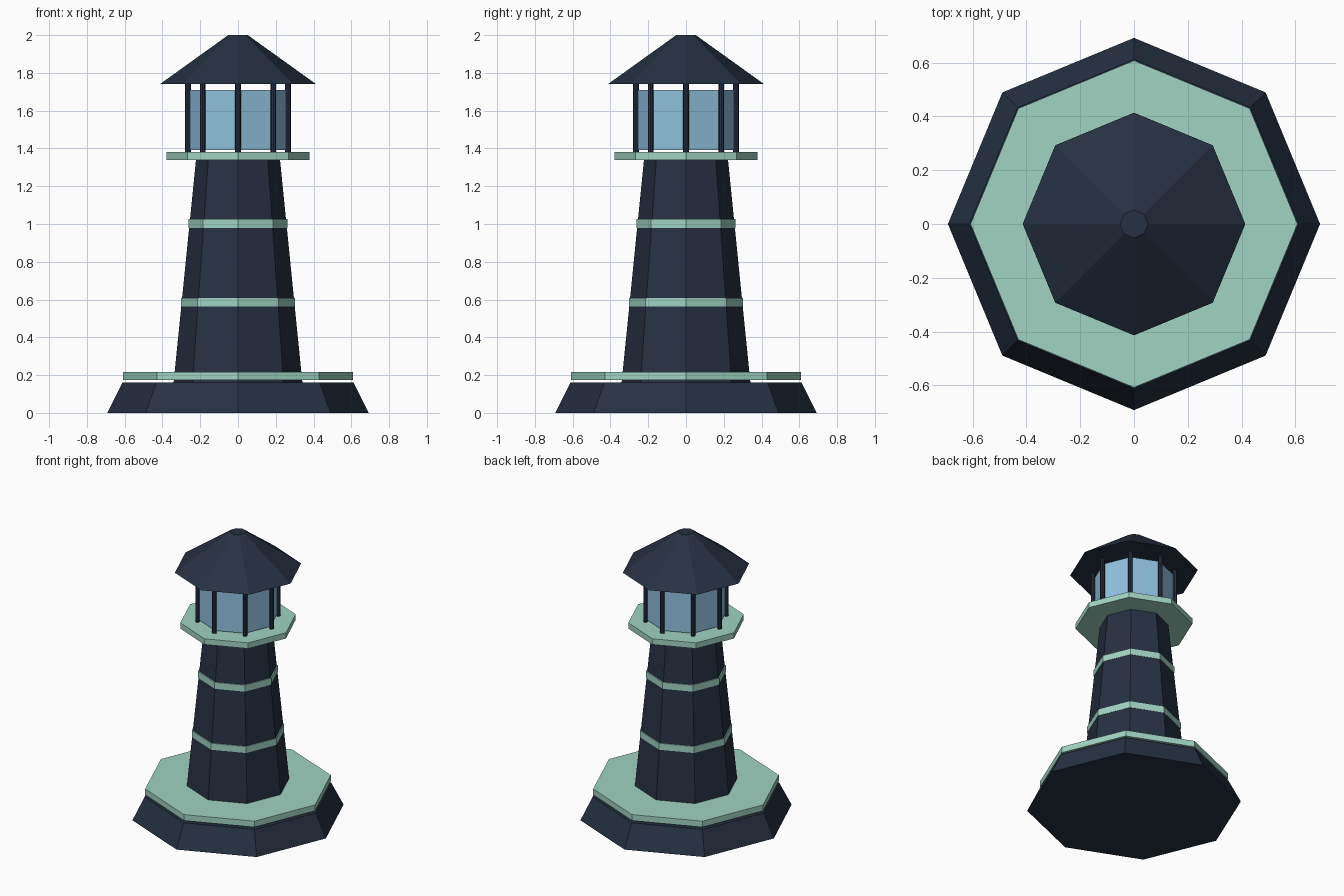
import bpy, math

cube = bpy.data.objects.get("Cube")
if cube:
    bpy.data.objects.remove(cube, do_unlink=True)


def make_material(name, rgb):
    mat = bpy.data.materials.new(name)
    mat.use_nodes = True
    mat.diffuse_color = (*rgb, 1)
    mat.node_tree.nodes["Principled BSDF"].inputs["Base Color"].default_value = (*rgb, 1)
    return mat


navy = make_material("dark navy", (0.0194, 0.0307, 0.0545))
mint = make_material("mint green", (0.351, 0.658, 0.539))
glass = make_material("pale blue glass", (0.275, 0.533, 0.730))


def frustum(name, mat, z0, z1, r0, r1, x=0, y=0):
    """Closed eight-sided tapered prism with corners on the axes."""
    bpy.ops.mesh.primitive_cone_add(vertices=8, radius1=r0, radius2=r1,
                                    depth=z1 - z0, location=(x, y, (z0 + z1) / 2))
    obj = bpy.context.object
    obj.name = name
    obj.data.name = name
    obj.data.materials.append(mat)
    return obj


# Foundation and tower
frustum("foundation", navy, 0, 0.16, 0.692, 0.612)
frustum("lower_deck", mint, 0.174, 0.217, 0.608, 0.608)
frustum("tower", navy, 0.16, 1.345, 0.341, 0.222)

# Stripes wrapped around the tower
frustum("lower_band", mint, 0.562, 0.608, 0.303, 0.303)
frustum("upper_band", mint, 0.98, 1.026, 0.262, 0.262)

# Lantern room
frustum("gallery", mint, 1.34, 1.381, 0.378, 0.378)
frustum("lantern_glass", glass, 1.393, 1.71, 0.257, 0.257)
for i in range(8):
    a = i * math.pi / 4
    frustum(f"lantern_post_{i + 1}", navy, 1.37, 1.75, 0.015, 0.015,
            0.265 * math.cos(a), 0.265 * math.sin(a))

# Roof
frustum("roof", navy, 1.74, 2.0, 0.414, 0.052)
